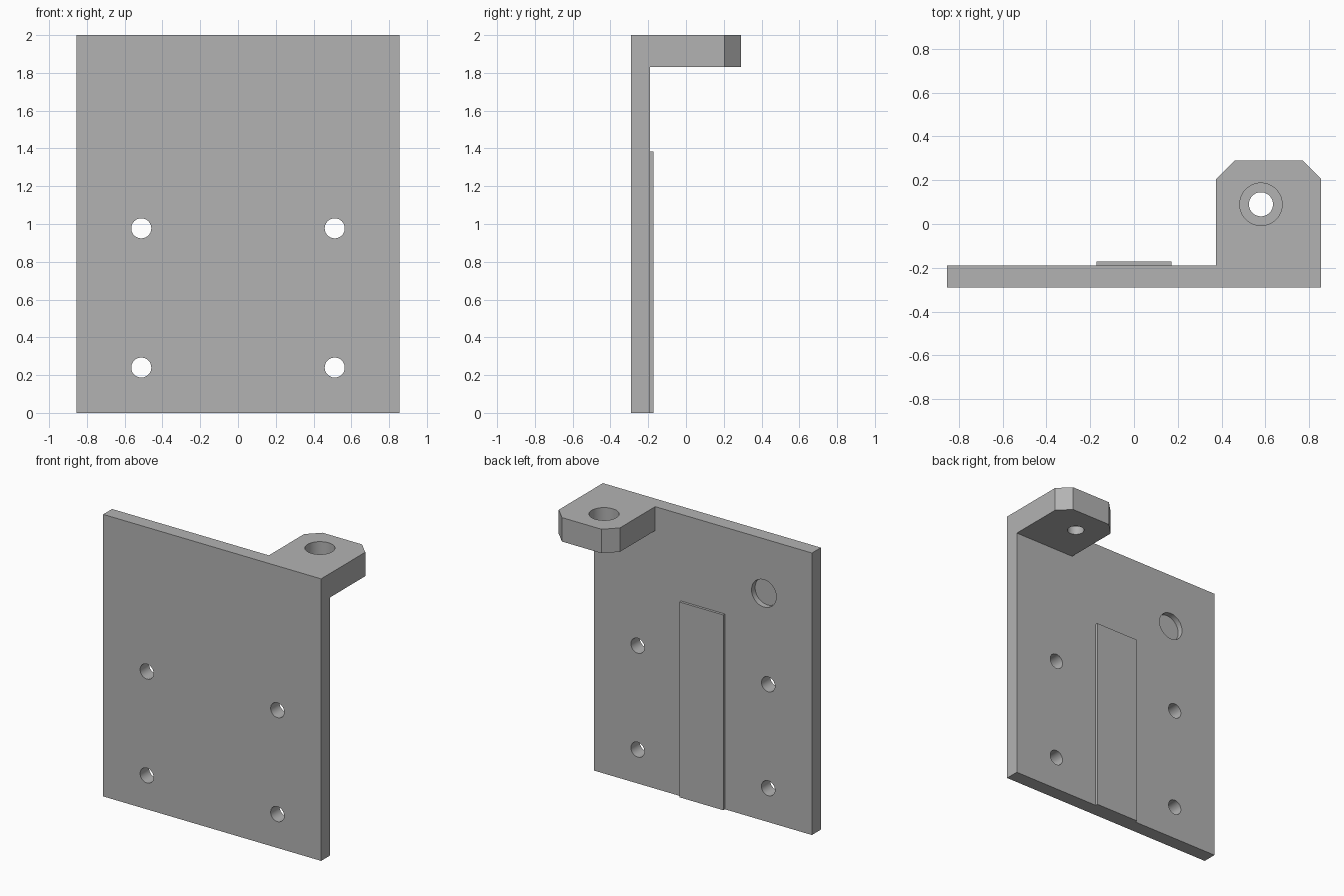
import bpy
import bmesh
from math import radians

cube = bpy.data.objects.get("Cube")
if cube:
    bpy.data.objects.remove(cube, do_unlink=True)

grey = bpy.data.materials.new("plain grey")
grey.use_nodes = True
colour = (0.45, 0.45, 0.45, 1)
grey.diffuse_color = colour
grey.node_tree.nodes["Principled BSDF"].inputs["Base Color"].default_value = colour

W, FRONT, BACK, TOP = 0.855, -0.29, -0.19, 2.0


def prism(name, outline, z0, z1):
    """Extrude a flat outline from z0 up to z1."""
    bm = bmesh.new()
    face = bm.faces.new([bm.verts.new((x, y, z0)) for x, y in outline])
    up = bmesh.ops.extrude_face_region(bm, geom=[face])["geom"]
    bmesh.ops.translate(bm, vec=(0, 0, z1 - z0),
                        verts=[v for v in up if isinstance(v, bmesh.types.BMVert)])
    bmesh.ops.recalc_face_normals(bm, faces=bm.faces)
    mesh = bpy.data.meshes.new(name)
    bm.to_mesh(mesh)
    bm.free()
    mesh.materials.append(grey)
    obj = bpy.data.objects.new(name, mesh)
    bpy.context.collection.objects.link(obj)
    return obj


def box(name, x0, x1, y0, y1, z0, z1):
    return prism(name, [(x0, y0), (x1, y0), (x1, y1), (x0, y1)], z0, z1)


def apply_boolean(target, other, operation):
    mod = target.modifiers.new(operation.lower(), "BOOLEAN")
    mod.operation, mod.solver, mod.object = operation, "EXACT", other
    bpy.context.view_layer.objects.active = target
    bpy.ops.object.modifier_apply(modifier=mod.name)
    bpy.data.objects.remove(other, do_unlink=True)


def drill(target, centre, radius, depth, along_y=False):
    """Cut a round hole of the given length centred on a point."""
    bpy.ops.mesh.primitive_cylinder_add(
        vertices=48, radius=radius, depth=depth, location=centre,
        rotation=(radians(90) if along_y else 0, 0, 0))
    cutter = bpy.context.object
    cutter.hide_render = True
    cutter.data.materials.append(grey)
    apply_boolean(target, cutter, "DIFFERENCE")


# Upright plate with the chamfered tab at its top corner
bracket = box("mounting_bracket", -W, W, FRONT, BACK, 0, TOP)
x0, y1, c = 0.375, 0.29, 0.085
tab = prism("tab", [(x0, -0.25), (W, -0.25), (W, y1 - c), (W - c, y1),
                    (x0 + c, y1), (x0, y1 - c)], 1.83, TOP)
apply_boolean(bracket, tab, "UNION")

# Raised strip on the back
strip = box("strip", -0.172, 0.172, BACK - 0.05, -0.172, 0, 1.385)
apply_boolean(bracket, strip, "UNION")

# Four through holes
for x in (-0.512, 0.512):
    for z in (0.24, 0.977):
        drill(bracket, (x, -0.24, z), 0.053, 0.3, True)

# Shallow round pocket in the back
drill(bracket, (-0.478, BACK, 1.613), 0.097, 0.08, True)

# Counterbored hole in the tab
drill(bracket, (0.58, 0.09, 1.9), 0.055, 0.5)
drill(bracket, (0.58, 0.09, TOP), 0.097, 0.22)

# Smooth hole walls, sharp everywhere else
bpy.ops.object.select_all(action="DESELECT")
bracket.select_set(True)
bpy.context.view_layer.objects.active = bracket
bpy.ops.object.shade_smooth_by_angle(angle=radians(30))
